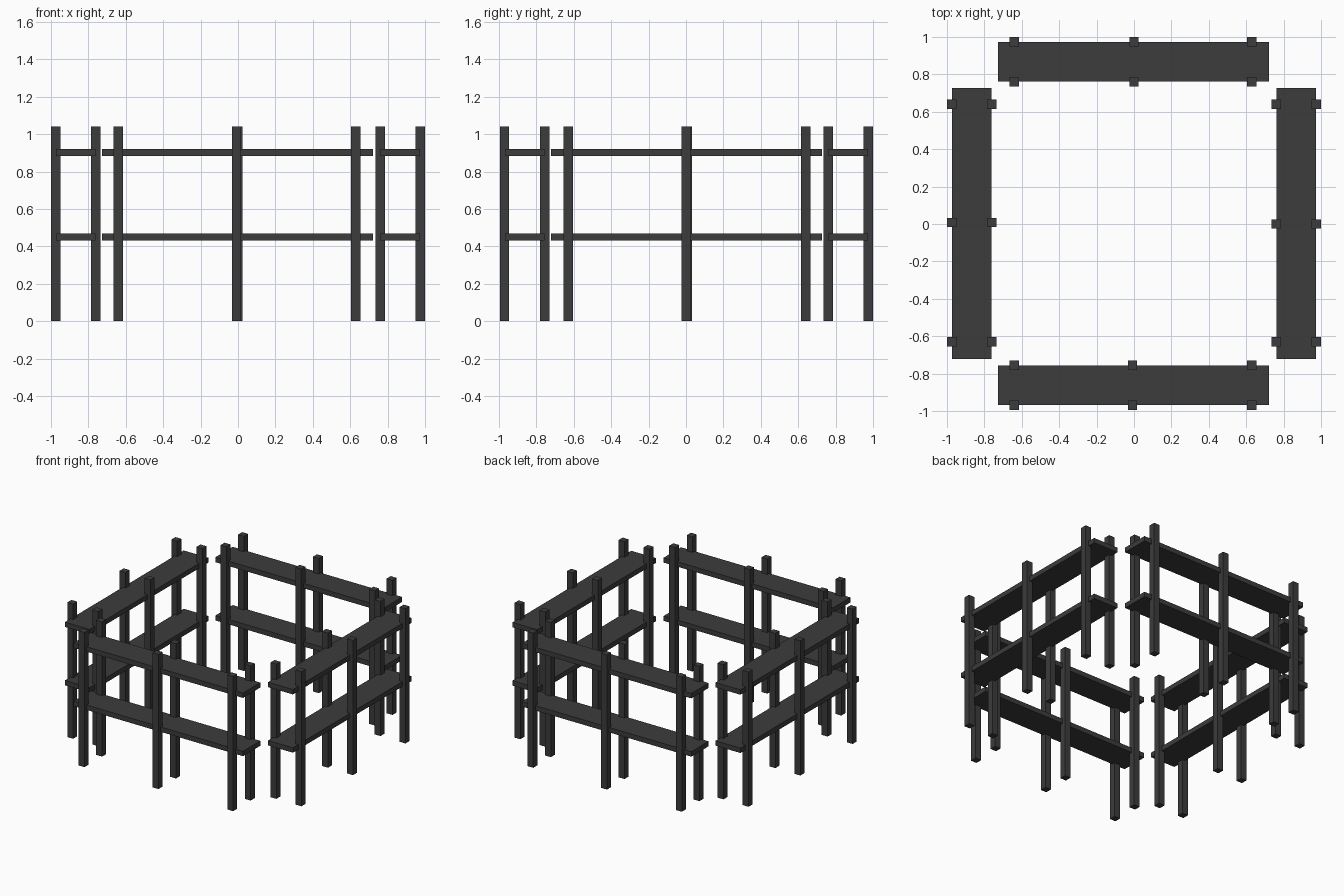
import bpy
from math import radians
from mathutils import Matrix, Vector

cube = bpy.data.objects.get("Cube")
if cube:
    bpy.data.objects.remove(cube, do_unlink=True)

# One dark charcoal finish for everything
charcoal = bpy.data.materials.new("charcoal")
charcoal.use_nodes = True
colour = (0.045, 0.045, 0.045, 1)
charcoal.diffuse_color = colour
bsdf = charcoal.node_tree.nodes["Principled BSDF"]
bsdf.inputs["Base Color"].default_value = colour
bsdf.inputs["Roughness"].default_value = 0.8

POST_HEIGHT = 1.04
POST_WIDTH = 0.05
SHELF_SIZE = (1.448, 0.211, 0.038)
SHELF_HEIGHTS = {"lower": 0.451, "upper": 0.901}


def box(name, centre, size, turn):
    """Add a box, placed in the front unit and turned about the centre."""
    bpy.ops.mesh.primitive_cube_add(size=1)
    obj = bpy.context.object
    obj.name = name
    place = turn @ Matrix.Translation(centre) @ Matrix.Diagonal(Vector((*size, 1)))
    obj.data.transform(place)
    obj.data.materials.append(charcoal)


def shelf_unit(side, angle, shelf_shift, post_shift, middle, depth):
    """Two long boards held by three pairs of posts."""
    turn = Matrix.Rotation(radians(angle), 4, "Z")
    for level, z in SHELF_HEIGHTS.items():
        box(f"{side}_{level}_shelf", (shelf_shift, -depth, z), SHELF_SIZE, turn)
    columns = {"start": -0.635 + post_shift, "middle": middle, "end": 0.635 + post_shift}
    for column, x in columns.items():
        for row, offset in (("inner", 0.107), ("outer", -0.107)):
            box(f"{side}_{row}_{column}_post",
                (x, -depth + offset, POST_HEIGHT / 2),
                (POST_WIDTH, POST_WIDTH, POST_HEIGHT), turn)


# Four units around an open square
shelf_unit("front", 0, -0.003, -0.005, -0.008, 0.863)
shelf_unit("left", 90, 0.003, 0.005, 0.0, 0.868)
shelf_unit("back", 180, 0.003, 0.005, 0.0, 0.868)
shelf_unit("right", 270, -0.003, -0.005, -0.008, 0.868)
